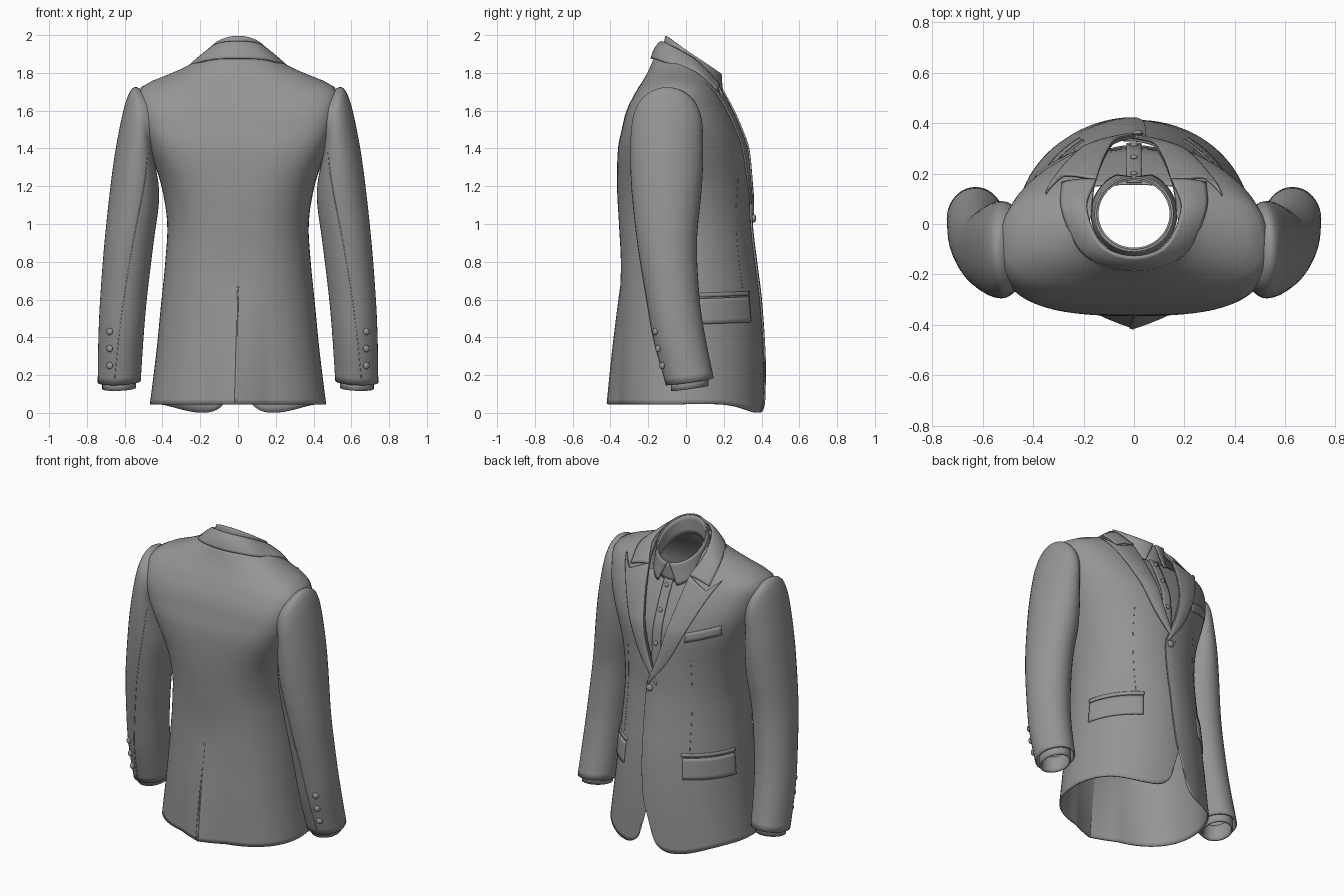
import bpy
from math import sin, cos, pi, asin, sqrt, copysign
from mathutils import Vector

if "Cube" in bpy.data.objects:
    bpy.data.objects.remove(bpy.data.objects["Cube"])

CLOTH = bpy.data.materials.new("grey_cloth")
CLOTH.diffuse_color = (.3, .3, .3, 1)
CLOTH.use_nodes = True
CLOTH.node_tree.nodes["Principled BSDF"].inputs["Base Color"].default_value = CLOTH.diffuse_color


def T(table, k):
    """Smooth interpolation of rows (key, values...) at key k."""
    k = min(max(k, table[0][0]), table[-1][0])
    i = max(j for j in range(len(table) - 1) if table[j][0] <= k)
    a, b = table[i], table[i + 1]
    p, n = table[max(i - 1, 0)], table[min(i + 2, len(table) - 1)]
    h = b[0] - a[0]
    t = (k - a[0]) / h
    out = []
    for c in range(1, len(a)):
        ma = (b[c] - p[c]) / (b[0] - p[0]) * h
        mb = (n[c] - a[c]) / (n[0] - a[0]) * h
        out.append(a[c] * (2*t**3 - 3*t*t + 1) + ma * (t**3 - 2*t*t + t)
                   + b[c] * (3*t*t - 2*t**3) + mb * (t**3 - t*t))
    return out


def grid(name, f, nu, nv, thick=0.01, mirror=False):
    """Surface patch from f(u, v) -> point, given thickness."""
    verts = [f(i / nu, j / nv) for j in range(nv + 1) for i in range(nu + 1)]
    w = nu + 1
    faces = [(j*w + i, j*w + i + 1, (j+1)*w + i + 1, (j+1)*w + i) for j in range(nv) for i in range(nu)]
    me = bpy.data.meshes.new(name)
    me.from_pydata(verts, [], faces)
    me.materials.append(CLOTH)
    ob = bpy.data.objects.new(name, me)
    bpy.context.collection.objects.link(ob)
    if mirror:
        ob.modifiers.new("mirror", 'MIRROR')
    weld = ob.modifiers.new("weld", 'WELD')
    weld.merge_threshold = 0.0005
    so = ob.modifiers.new("thickness", 'SOLIDIFY')
    so.thickness, so.offset = thick, 0
    bpy.ops.object.select_all(action='DESELECT')
    ob.select_set(True)
    bpy.context.view_layer.objects.active = ob
    bpy.ops.object.shade_smooth_by_angle(angle=0.7)
    return ob


def button(name, loc, normal, r=0.017):
    bpy.ops.mesh.primitive_uv_sphere_add(segments=16, ring_count=8, radius=r, location=loc)
    ob = bpy.context.object
    ob.name = name
    ob.scale = (1, 1, 0.6)
    ob.rotation_euler = Vector(normal).to_track_quat('Z', 'Y').to_euler()
    ob.data.materials.append(CLOTH)
    bpy.ops.object.shade_smooth()


# Torso sections: z, half width, y centre, y front, y back, front and back roundness
BODY = [(0, .468, 0, .41, -.36, 2, 2.3), (.3, .43, 0, .405, -.355, 1.95, 2.3),
        (.6, .40, 0, .385, -.345, 1.9, 2.3), (.8, .38, 0, .36, -.34, 1.9, 2.4),
        (1, .37, 0, .337, -.35, 1.95, 2.5), (1.2, .40, -.02, .33, -.36, 2, 2.8),
        (1.4, .465, -.05, .315, -.355, 2.2, 3.8), (1.5, .495, -.06, .28, -.335, 2.4, 4.5),
        (1.6, .515, -.07, .237, -.31, 2.5, 4.5), (1.7, .525, -.08, .185, -.26, 2.4, 3.4),
        (1.74, .48, -.07, .165, -.235, 2.2, 2.6), (1.77, .41, -.06, .15, -.215, 2.1, 2.4),
        (1.80, .335, -.06, .135, -.20, 2, 2.2), (1.84, .25, -.04, .12, -.18, 2, 2),
        (1.88, .19, -.03, .11, -.165, 2, 2)]
# Front edge of each panel: z, x (negative crosses the centre)
EDGE = [(0, .05), (.15, .02), (.35, -.02), (.6, -.04), (1.05, -.04), (1.14, 0),
        (1.4, .08), (1.6, .125), (1.75, .155), (1.88, .17)]


def shell(t, z, off=0.0):
    w, yc, yf, yb, nf, nb = T(BODY, z)
    s, c = sin(t), cos(t)
    n, d = (nf, yf - yc) if c > 0 else (nb, yc - yb)
    x = copysign((w + off) * abs(s) ** (2 / n), s)
    y = yc + copysign((d + off) * abs(c) ** (2 / n), c)
    if y < 0 and z < .67:  # flared back vent
        y -= .055 * (1 - z / .67) * max(0, 1 - abs(x) / .16)
    return Vector((x, y, z))


def angle(x, z, off=0.0):
    w, n = T(BODY, z)[0] + off, T(BODY, z)[4]
    return copysign(asin(min(abs(x) / w, 1) ** (n / 2)), x)


def front(x, z, off=0.0):
    return shell(angle(x, z, off), z, off)


# Jacket body: one sheet round the back, its two fronts overlapping
def body(u, v):
    s, q = (1 if u < .5 else -1), 1 - abs(2 * u - 1)
    z = zn = 1.88 * v
    e = T(EDGE, zn)[0]
    te = angle(e, zn)
    t = te + (pi - te) * (1 - cos(pi * q)) / 2
    off = .012 * max(0, 1 - max(t, 0) / .6) if s < 0 else 0
    if zn < .3:  # hem, rounded at the front corner
        x = shell(t, zn).x
        h = .045
        if cos(t) > 0:
            k = min(max((x - .2) / .25, 0), 1)
            h *= k * k * (3 - 2 * k)
            d = min(max(x - e, 0), .12)
            h += .12 - sqrt(max(.0144 - (.12 - d) ** 2, 0)) + .002
        z = h + (.3 - h) * zn / .3
    p = shell(t, z, off)
    return (p.x * s, p.y, p.z)


grid("jacket_body", body, 120, 60)


# Back vent overlap
def vent(u, v):
    z = .05 + .62 * v
    p = shell(pi, z)
    return (-.018 * u * (1 - v), p.y - .006 + .006 * u, z)


grid("back_vent", vent, 2, 16, .008)

# Peaked lapels
INNER = [(0, -.03, 1.06), (.35, .055, 1.3), (.7, .115, 1.55), (1, .15, 1.74)]
OUTER = [(0, -.03, 1.05), (.3, .10, 1.22), (.6, .215, 1.45), (.85, .295, 1.63), (1, .35, 1.74)]


def lapel(s):
    def f(u, v):
        a, b = T(INNER, v), T(OUTER, v)
        x, z = a[0] + (b[0] - a[0]) * u, a[1] + (b[1] - a[1]) * u
        z -= .06 * v ** 8 * (u / .65 if u < .65 else (1 - u) / .35)
        p = front(x, z, (.010 if s > 0 else .018) + .005 * sin(pi * u))
        return (p.x * s, p.y, p.z)
    return f


grid("right_lapel", lapel(1), 20, 36)
grid("left_lapel", lapel(-1), 20, 36)

# Jacket collar, from notch round to just past the back centre
FOLD = [(0, .15, .175, 1.74), (.35, .187, .06, 1.86), (.7, .125, -.085, 1.945),
        (1, 0, -.13, 1.965), (1.3, -.125, -.085, 1.945)]
FALL = [(0, .285, .163, 1.70), (.3, .285, .055, 1.805), (.6, .215, -.1, 1.853),
        (.8, .12, -.163, 1.872), (1, 0, -.182, 1.875), (1.2, -.12, -.163, 1.872)]


def collar(u, v):
    p = Vector(T(FOLD, u)).lerp(Vector(T(FALL, u)), v)
    p.z += .008 * sin(pi * v)
    p.y += .006 * sin(pi * v) * cos(pi * u)
    return p


grid("jacket_collar", collar, 28, 8, .012, True)


# Shirt front, placket and collar
def shirt(u, v):
    z = .98 + .72 * v
    return front((2 * u - 1) * .24, z, -.028)


grid("shirt_front", shirt, 24, 24, .006)
grid("shirt_placket", lambda u, v: front((2 * u - 1) * .03, 1 + .7 * v, -.018), 4, 24, .008)


def shirt_collar(u, v):
    a, b = .04 + (pi - .04) * u, .42 + (pi - .42) * u
    top = Vector((.152 * sin(a), .04 + .145 * cos(a), 1.895 - .1 * cos(a)))
    low = Vector((.168 * sin(b), .04 + .168 * cos(b), 1.775 - .125 * cos(b)))
    return top.lerp(low, v)


def collar_stand(u, v):
    a = pi * u
    return (.145 * sin(a), .04 + .138 * cos(a), 1.89 - .1 * cos(a) - .12 * v)


grid("shirt_collar", shirt_collar, 32, 6, .008, True)
grid("shirt_collar_stand", collar_stand, 32, 4, .008, True)

for z in (1.65, 1.51, 1.31):
    button("shirt_button", front(0, z, -.01), (0, 1, .3), .014)
button("jacket_button", front(.015, 1.03, .024), (0, 1, 0), .022)

# Sleeve rings: v, inner x, inner z, outer x, outer z, y centre, y radius
ARM = [(0, .42, 1.42, .50, 1.70, -.10, .155), (.08, .45, 1.36, .545, 1.72, -.10, .175),
       (.14, .447, 1.33, .572, 1.69, -.10, .183), (.22, .437, 1.28, .602, 1.60, -.102, .187),
       (.32, .425, 1.2, .642, 1.4, -.102, .187), (.43, .425, 1.1, .67, 1.2, -.103, .178),
       (.58, .452, .9, .702, .9, -.10, .153), (.75, .488, .6, .725, .6, -.068, .135),
       (.87, .505, .4, .734, .4, -.036, .131), (1, .52, .17, .738, .16, .02, .122)]


def sleeve(u, v, scale=1.0, drop=0.0):
    xi, zi, xo, zo, cy, ry = T(ARM, v)
    a = 2 * pi * u
    k = (1 - scale * cos(a)) / 2
    dy = scale * ry * sin(a)
    return (xi + (xo - xi) * k, cy + dy, zi + (zo - zi) * k + .14 * dy * max(0, v - .6) / .4 - drop)


grid("sleeve", sleeve, 40, 48, .01, True)
grid("shirt_cuff", lambda u, v: sleeve(u, 1, .78, -.07 + .105 * v), 32, 4, .01, True)


# Sleeve back seam, a fine raised line
def sleeve_seam(u, v):
    w = .15 + .83 * v
    p = Vector(sleeve(.86 - .15 * w + .005 * u, w))
    c = Vector(sleeve(.25, w)).lerp(Vector(sleeve(.75, w)), .5)
    return p + (p - c).normalized() * .005


grid("sleeve_seam", sleeve_seam, 1, 60, .004, True)
for s in (-1, 1):
    for y, z in ((-.164, .43), (-.149, .34), (-.127, .25)):
        button("sleeve_button", (.68 * s, y, z), (.5 * s, -.85, 0), .019)

# Hip pockets with welt and flap
grid("pocket_flap", lambda u, v: shell(.55 + .83 * u, .47 + .135 * v + .01 * (1 - u), .008), 20, 6, .01, True)
grid("pocket_welt", lambda u, v: shell(.53 + .87 * u, .612 + .022 * v + .01 * (1 - u), .006), 20, 2, .01, True)
# Breast pocket on one side
grid("breast_pocket", lambda u, v: front(-.2 - .19 * u, 1.36 + .06 * u + .06 * v, .007), 12, 3, .01)
# Front darts
grid("front_dart", lambda u, v: front(.235 + .003 * u - .01 * v, .66 + .58 * v, .003), 1, 20, .005, True)
